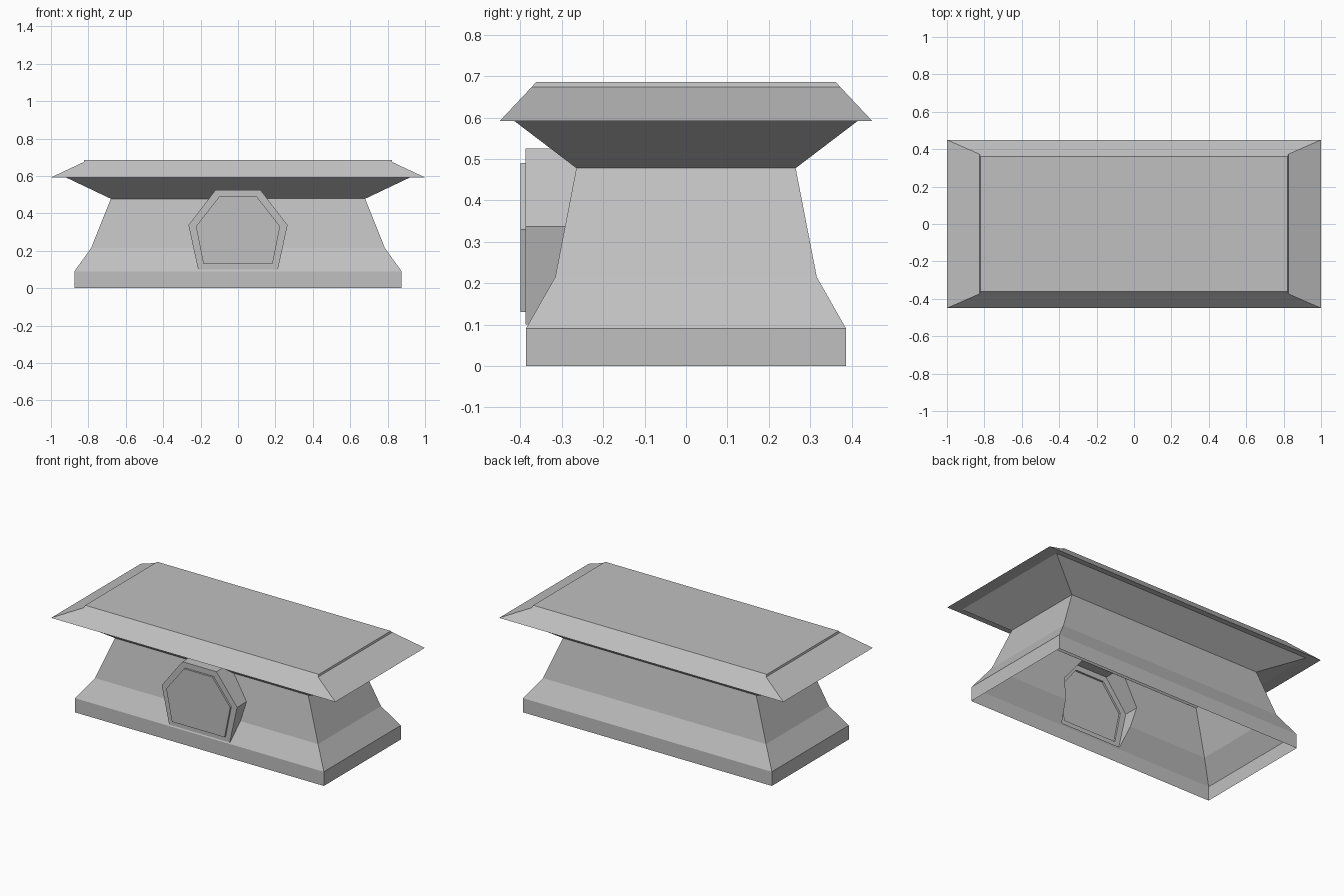
import bpy
import bmesh
from mathutils import Vector

cube = bpy.data.objects.get("Cube")
if cube:
    bpy.data.objects.remove(cube, do_unlink=True)

stone = bpy.data.materials.new("grey stone")
stone.use_nodes = True
GREY = (0.53, 0.53, 0.53, 1)
stone.diffuse_color = GREY
stone.node_tree.nodes["Principled BSDF"].inputs["Base Color"].default_value = GREY


def loft(loops, cap):
    """Skin a stack of equal-length loops, optionally closing the last one."""
    bm = bmesh.new()
    rings = [[bm.verts.new(p) for p in loop] for loop in loops]
    for a, b in zip(rings, rings[1:]):
        for i in range(len(a)):
            j = (i + 1) % len(a)
            bm.faces.new((a[i], a[j], b[j], b[i]))
    if cap:
        bm.faces.new(rings[-1])
    bm.normal_update()
    return bm


def rect(hx, hy, z):
    return [(-hx, -hy, z), (hx, -hy, z), (hx, hy, z), (-hx, hy, z)]


def mirrored(half, y):
    """Closed outline in the front plane from its right half, bottom to top."""
    left = [(-x, z) for x, z in reversed(half)]
    return [Vector((x, y, z)) for x, z in half + left]


def finish(bm, name):
    mesh = bpy.data.meshes.new(name)
    bm.to_mesh(mesh)
    bm.free()
    mesh.materials.append(stone)
    obj = bpy.data.objects.new(name, mesh)
    bpy.context.collection.objects.link(obj)
    return obj


# Section sizes: half width, half depth, height
body = [(.875, .387, 0), (.875, .387, .09), (.785, .316, .215),
        (.68, .265, .478), (.92, .415, .592)]
top = [body[-1], (1, .45, .592), (.825, .373, .674), (.822, .362, .686)]
outer = [(.213, .1), (.265, .337), (.12, .525)]
inner = [(.185, .13), (.225, .33), (.1, .49)]

# Hollow pedestal, with a hole behind the emblem
pedestal = loft([rect(*s) for s in body], False)
outline = mirrored(outer, 0)
sides = []
for i, p in enumerate(outline):
    edge = outline[(i + 1) % len(outline)] - p
    sides.append((p, Vector((edge.z, 0, -edge.x)).normalized()))


def front_faces():
    return [f for f in pedestal.faces if f.normal.y < -.1 and abs(f.normal.x) < .01]


for p, n in sides:
    faces = front_faces()
    edges = {e for f in faces for e in f.edges}
    verts = {v for f in faces for v in f.verts}
    bmesh.ops.bisect_plane(pedestal, geom=faces + list(edges) + list(verts),
                           plane_co=p, plane_no=n, dist=1e-5)
    pedestal.normal_update()
hole = [f for f in front_faces()
        if all((f.calc_center_median() - p).dot(n) < 0 for p, n in sides)]
bmesh.ops.delete(pedestal, geom=hole, context='FACES')
finish(pedestal, "pedestal")

# Overhanging slab with bevelled rim
finish(loft([rect(*s) for s in top], True), "table_slab")

# Six-sided emblem, trimmed where it meets the sloping front
emblem = loft([mirrored(outer, -.2), mirrored(outer, -.388),
               mirrored(inner, -.388), mirrored(inner, -.4)], True)
for (_, y0, z0), (_, y1, z1) in zip(body[1:], body[2:]):
    geom = emblem.verts[:] + emblem.edges[:] + emblem.faces[:]
    bmesh.ops.bisect_plane(emblem, geom=geom, plane_co=(0, -y0, z0),
                           plane_no=(0, z1 - z0, y1 - y0), clear_outer=True)
finish(emblem, "front_emblem")
